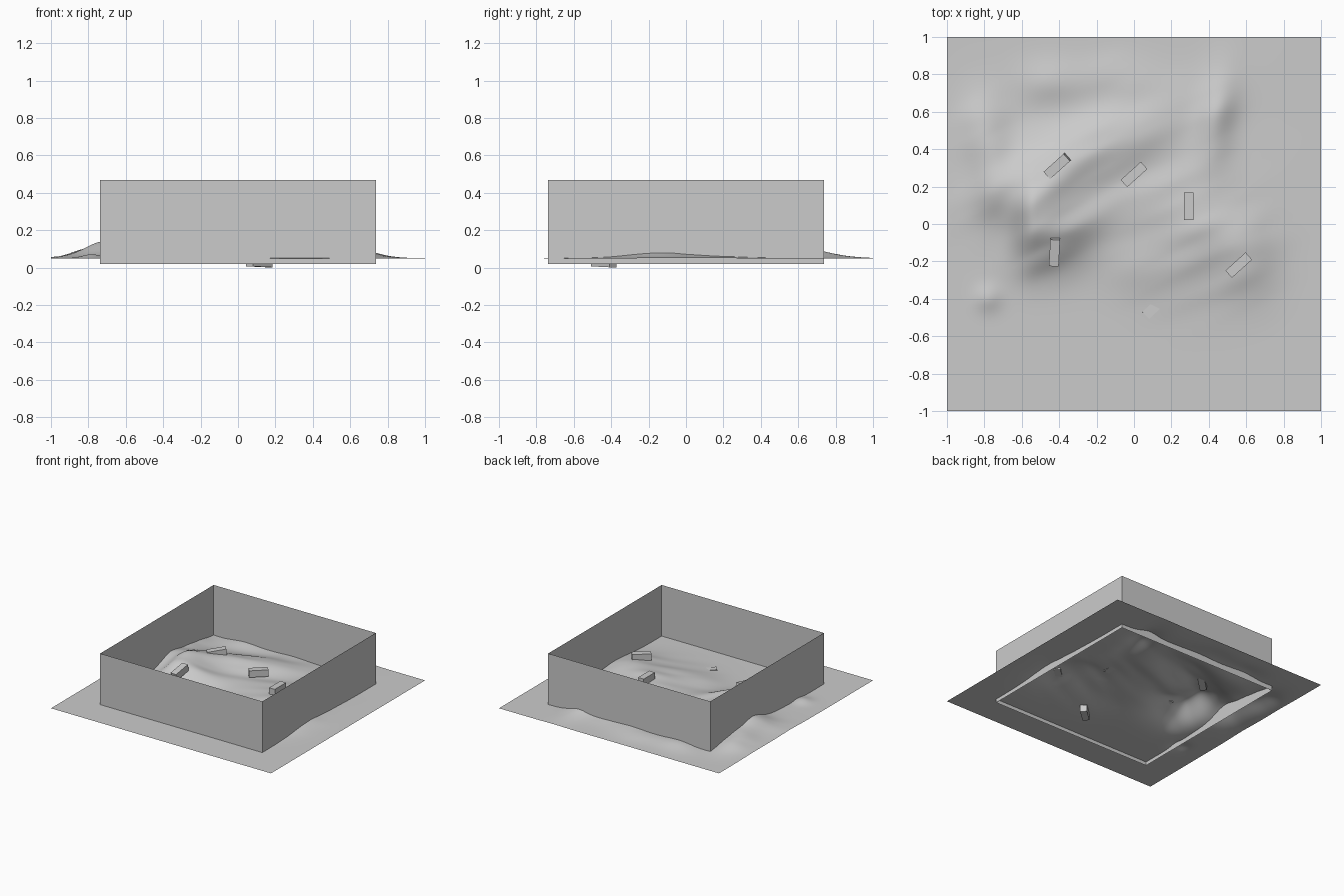
import bpy, bmesh, math
from mathutils import noise, Vector, Matrix

if "Cube" in bpy.data.objects:
    bpy.data.objects.remove(bpy.data.objects["Cube"])

BASE = 0.05
# hills: cx, cy, sigma along, sigma across, angle, height
HILLS = [
    (-0.25, 0.38, 0.36, 0.12, 25, 0.085),
    (-0.25, 0.02, 0.30, 0.10, 25, 0.035),
    (0.33, 0.02, 0.22, 0.24, 0, 0.07),
    (0.60, -0.17, 0.11, 0.15, 0, 0.04),
    (-0.80, 0.50, 0.09, 0.13, 0, 0.05),
    (-0.74, 0.20, 0.09, 0.14, 0, 0.045),
    (-0.45, 0.76, 0.12, 0.08, 0, 0.025),
    (-0.08, 0.78, 0.14, 0.08, 0, 0.02),
    (0.44, 0.57, 0.07, 0.17, -10, 0.05),
    (0.02, -0.20, 0.13, 0.13, 0, 0.02),
    (-0.78, -0.40, 0.05, 0.05, 0, 0.02),
]


def height(x, y):
    z = BASE
    for cx, cy, sa, sb, ang, h in HILLS:
        c, s = math.cos(math.radians(ang)), math.sin(math.radians(ang))
        u, v = (x - cx) * c + (y - cy) * s, (y - cy) * c - (x - cx) * s
        z += h * math.exp(-0.5 * ((u / sa) ** 2 + (v / sb) ** 2))
    # main peak: steep on its left and front sides
    px, py = x + 0.53, y
    z += 0.13 * math.exp(-0.5 * ((px / (0.085 if px < 0 else 0.18)) ** 2
                                 + (py / (0.15 if py < 0 else 0.22)) ** 2))
    # erosion wrinkles that grow with height
    n = noise.noise(Vector((x * 3 + y * 1.5, y * 8 - x * 4, 0.4)))
    return z + 0.16 * (z - BASE) * n


# terrain sheet
bm = bmesh.new()
bmesh.ops.create_grid(bm, x_segments=120, y_segments=120, size=1)
for v in bm.verts:
    v.co.z = height(v.co.x, v.co.y)
for f in bm.faces:
    f.smooth = True
me = bpy.data.meshes.new("terrain")
bm.to_mesh(me)
bm.free()
bpy.context.collection.objects.link(bpy.data.objects.new("terrain", me))

# boundary walls: thin open frame without top or bottom
bm = bmesh.new()
W, Z0, Z1 = 0.737, 0.02, 0.47
corners = [(-W, -W), (W, -W), (W, W), (-W, W)]
low = [bm.verts.new((x, y, Z0)) for x, y in corners]
top = [bm.verts.new((x, y, Z1)) for x, y in corners]
for i in range(4):
    j = (i + 1) % 4
    bm.faces.new((low[i], low[j], top[j], top[i]))
me = bpy.data.meshes.new("boundary_walls")
bm.to_mesh(me)
bm.free()
bpy.context.collection.objects.link(bpy.data.objects.new("boundary_walls", me))

# cover blocks: x, y, z, heading, pitch (degrees)
BLOCKS = [
    (-0.41, 0.31, 0.165, 42, 8),
    (0.0, 0.265, 0.13, 42, 0),
    (0.293, 0.095, 0.14, 90, 0),
    (-0.425, -0.15, 0.18, 87, 12),
    (0.56, -0.22, 0.13, 42, 0),
    (0.115, -0.44, 0.032, 43, -2),
]
for k, (x, y, z, heading, pitch) in enumerate(BLOCKS, 1):
    bm = bmesh.new()
    bmesh.ops.create_cube(bm, size=1, matrix=Matrix.Diagonal((0.145, 0.052, 0.055, 1)))
    me = bpy.data.meshes.new(f"cover_block_{k}")
    bm.to_mesh(me)
    bm.free()
    ob = bpy.data.objects.new(f"cover_block_{k}", me)
    ob.location = (x, y, z)
    ob.rotation_euler = (0, math.radians(-pitch), math.radians(heading))
    bpy.context.collection.objects.link(ob)
